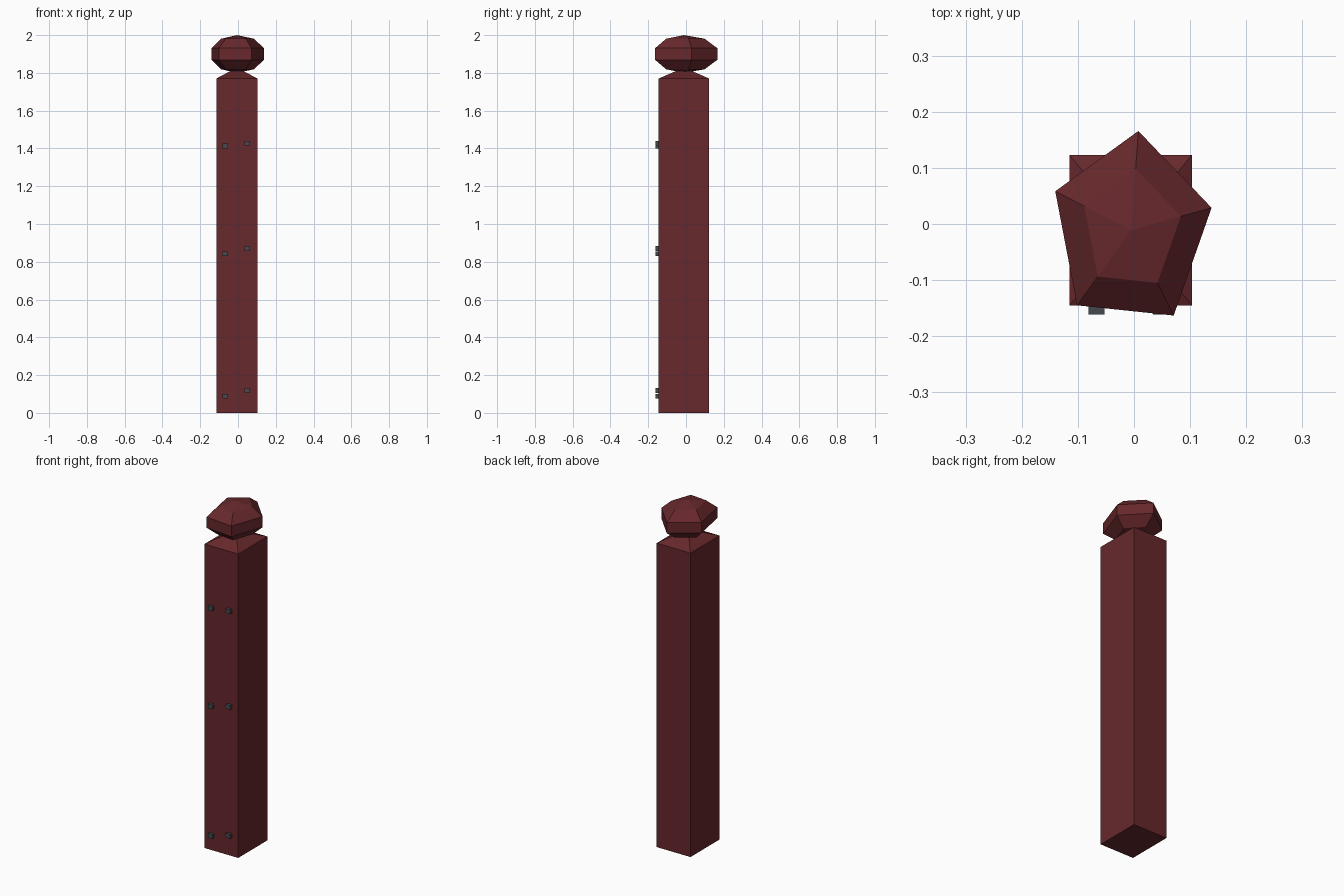
import bpy, bmesh
from math import radians
from mathutils import Matrix, Vector

if "Cube" in bpy.data.objects:
    bpy.data.objects.remove(bpy.data.objects["Cube"])

CX, CY = -0.006, -0.011


def material(name, color):
    m = bpy.data.materials.new(name)
    m.diffuse_color = (*color, 1)
    m.use_nodes = True
    m.node_tree.nodes["Principled BSDF"].inputs["Base Color"].default_value = m.diffuse_color
    return m


def add_object(name, bm, mat):
    bmesh.ops.recalc_face_normals(bm, faces=bm.faces)
    me = bpy.data.meshes.new(name)
    bm.to_mesh(me)
    bm.free()
    me.materials.append(mat)
    ob = bpy.data.objects.new(name, me)
    bpy.context.collection.objects.link(ob)
    return ob


def box(bm, center, size):
    return bmesh.ops.create_cube(
        bm, size=1, matrix=Matrix.Translation(center) @ Matrix.Diagonal((*size, 1)))


red = material("painted_wood", (0.135, 0.021, 0.025))
iron = material("dark_iron", (0.06, 0.065, 0.075))

# Square post with a low pyramid top
bm = bmesh.new()
box(bm, (CX, CY, 0.885), (0.218, 0.268, 1.77))
top = max(bm.faces, key=lambda f: f.calc_center_median().z)
poked = bmesh.ops.poke(bm, faces=[top])
poked["verts"][0].co.z = 1.828
add_object("post", bm, red)

# Five-sided knob finial
bm = bmesh.new()
bmesh.ops.create_uvsphere(bm, u_segments=5, v_segments=5, radius=1)
ring = max(bm.verts, key=lambda v: v.co.xy.length)
turn = radians(85) - Vector((1, 0)).angle_signed(ring.co.xy) * -1
bm.transform(Matrix.Translation((CX + 0.001, CY, 1.9))
             @ Matrix.Diagonal((0.1546, 0.1866, 0.1, 1))
             @ Matrix.Rotation(turn, 4, "Z"))
add_object("knob", bm, red)

# Three pairs of bolt heads on the front face
for i, (left_z, right_z) in enumerate([(0.088, 0.119), (0.842, 0.870), (1.413, 1.427)]):
    for side, x, z in (("left", -0.067, left_z), ("right", 0.048, right_z)):
        bm = bmesh.new()
        box(bm, (x, -0.151, z), (0.029, 0.021, 0.025))
        add_object(f"bolt_{side}_{i + 1}", bm, iron)
